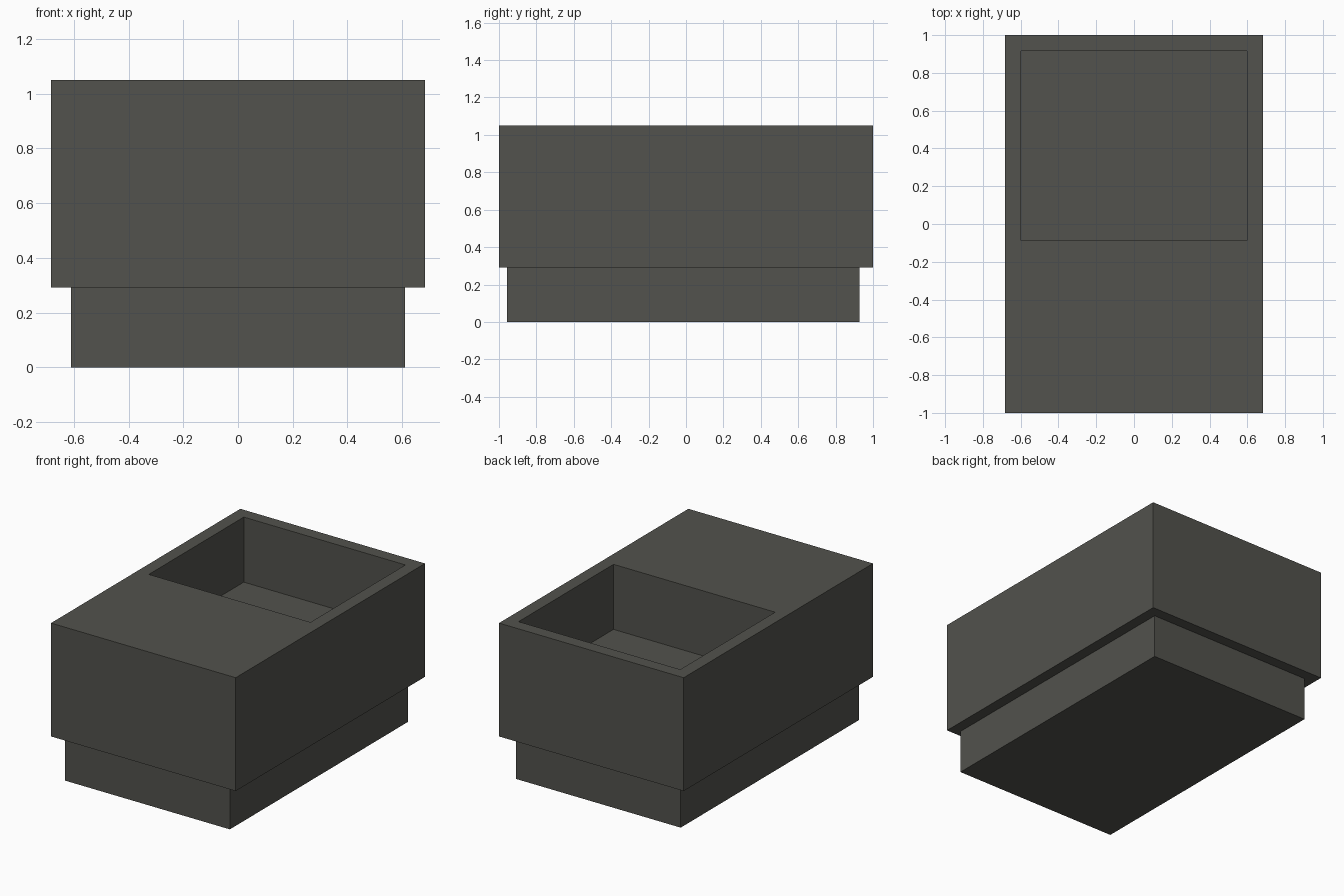
import bpy, bmesh

if "Cube" in bpy.data.objects:
    bpy.data.objects.remove(bpy.data.objects["Cube"])

# Single dark grey-olive colour
mat = bpy.data.materials.new("dark_grey")
mat.diffuse_color = (0.085, 0.085, 0.074, 1)
mat.use_nodes = True
mat.node_tree.nodes["Principled BSDF"].inputs["Base Color"].default_value = mat.diffuse_color


def box(name, x0, x1, y0, y1, z0, z1, pocket=None):
    """Box, optionally with a rectangular pocket (x0, x1, y0, y1, floor z) in the top."""
    bm = bmesh.new()
    bmesh.ops.create_cube(bm, size=1)
    for v in bm.verts:
        v.co = (x1 if v.co.x > 0 else x0,
                y1 if v.co.y > 0 else y0,
                z1 if v.co.z > 0 else z0)
    if pocket:
        px0, px1, py0, py1, floor = pocket
        cx, cy = (x0 + x1) / 2, (y0 + y1) / 2
        top = max(bm.faces, key=lambda f: f.calc_center_median().z)
        # first inset makes the rim, second makes the pocket walls and floor
        for level in (z1, floor):
            bmesh.ops.inset_individual(bm, faces=[top], thickness=0.02)
            for v in top.verts:
                v.co = (px1 if v.co.x > cx else px0,
                        py1 if v.co.y > (cy if level == z1 else (py0 + py1) / 2) else py0,
                        level)
    bm.normal_update()
    mesh = bpy.data.meshes.new(name)
    bm.to_mesh(mesh)
    bm.free()
    mesh.materials.append(mat)
    obj = bpy.data.objects.new(name, mesh)
    bpy.context.collection.objects.link(obj)
    return obj


# Recessed plinth
box("plinth", -0.61, 0.61, -0.957, 0.927, 0, 0.292)
# Upper body with open tray at the back
box("body", -0.683, 0.683, -1, 1, 0.292, 1.05,
    pocket=(-0.598, 0.598, -0.088, 0.915, 0.615))
